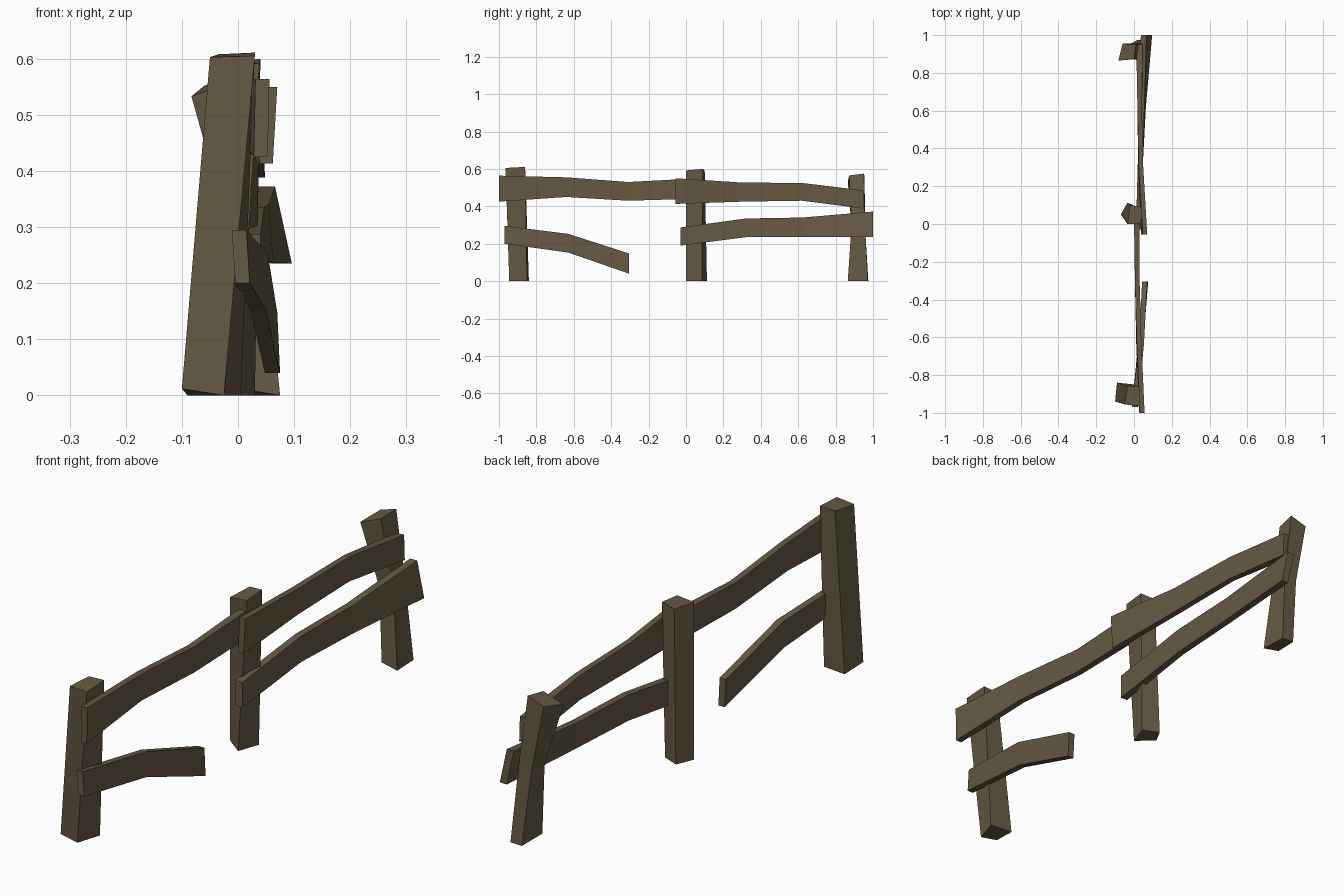
import bpy, bmesh

wood = bpy.data.materials.new("weathered_wood")
wood.diffuse_color = (0.13, 0.10, 0.055, 1)


def loft(name, rings):
    """Skin a stack of four-cornered sections and cap both ends."""
    bm = bmesh.new()
    loops = [[bm.verts.new(p) for p in ring] for ring in rings]
    for a, b in zip(loops, loops[1:]):
        for i in range(4):
            j = (i + 1) % 4
            bm.faces.new((a[i], a[j], b[j], b[i]))
    bm.faces.new(loops[0][::-1])
    bm.faces.new(loops[-1])
    bmesh.ops.recalc_face_normals(bm, faces=bm.faces)
    mesh = bpy.data.meshes.new(name)
    bm.to_mesh(mesh)
    bm.free()
    mesh.materials.append(wood)
    obj = bpy.data.objects.new(name, mesh)
    bpy.context.collection.objects.link(obj)


def rail(name, stations):
    """Stations: y, left x, thickness, bottom z, top z, sideways shift of the top."""
    loft(name, [[(x, y, lo), (x + t, y, lo), (x + t + s, y, hi), (x + s, y, hi)]
                for y, x, t, lo, hi, s in stations])


# Leaning, slightly twisted posts
loft("front_post", [
    [(-0.10, -0.94, 0.012), (-0.025, -0.945, 0), (0.005, -0.85, 0), (-0.09, -0.84, 0)],
    [(-0.05, -0.955, 0.603), (0.03, -0.965, 0.605), (0.03, -0.86, 0.611), (-0.035, -0.86, 0.608)]])
loft("middle_post", [
    [(-0.07, 0.05, 0.005), (0.0, 0.0, 0), (0.03, 0.085, 0), (-0.035, 0.112, 0)],
    [(-0.035, 0.0, 0.585), (0.038, 0.0, 0.592), (0.04, 0.09, 0.60), (-0.02, 0.10, 0.592)]])
loft("back_post", [
    [(0.005, 0.87, 0.012), (0.075, 0.865, 0), (0.07, 0.972, 0), (0.02, 0.975, 0)],
    [(-0.015, 0.885, 0.29), (0.045, 0.885, 0.30), (0.045, 0.957, 0.30), (-0.01, 0.957, 0.29)],
    [(-0.083, 0.865, 0.533), (0.0, 0.872, 0.565), (0.01, 0.952, 0.575), (-0.06, 0.955, 0.552)]])

# Sagging rails
rail("front_upper_rail", [
    (-1.0, 0.028, 0.025, 0.425, 0.564, 0.003),
    (-0.64, 0.012, 0.025, 0.45, 0.555, 0.003),
    (-0.31, 0.005, 0.025, 0.43, 0.53, 0.0),
    (0.03, 0.0, 0.03, 0.44, 0.548, 0.0)])
rail("back_upper_rail", [
    (-0.055, 0.038, 0.024, 0.413, 0.55, 0.008),
    (0.30, 0.022, 0.024, 0.425, 0.527, 0.003),
    (0.62, 0.018, 0.024, 0.43, 0.525, 0.0),
    (0.95, 0.015, 0.033, 0.388, 0.485, -0.003)])
rail("front_broken_lower_rail", [
    (-0.97, -0.005, 0.026, 0.2, 0.295, -0.006),
    (-0.63, 0.022, 0.027, 0.153, 0.253, 0.004),
    (-0.305, 0.048, 0.027, 0.04, 0.148, -0.005)])
rail("back_lower_rail", [
    (-0.03, 0.01, 0.03, 0.19, 0.287, 0.0),
    (0.32, 0.02, 0.027, 0.235, 0.335, 0.0),
    (0.62, 0.036, 0.027, 0.237, 0.34, -0.008),
    (1.0, 0.066, 0.03, 0.235, 0.372, -0.03)])
